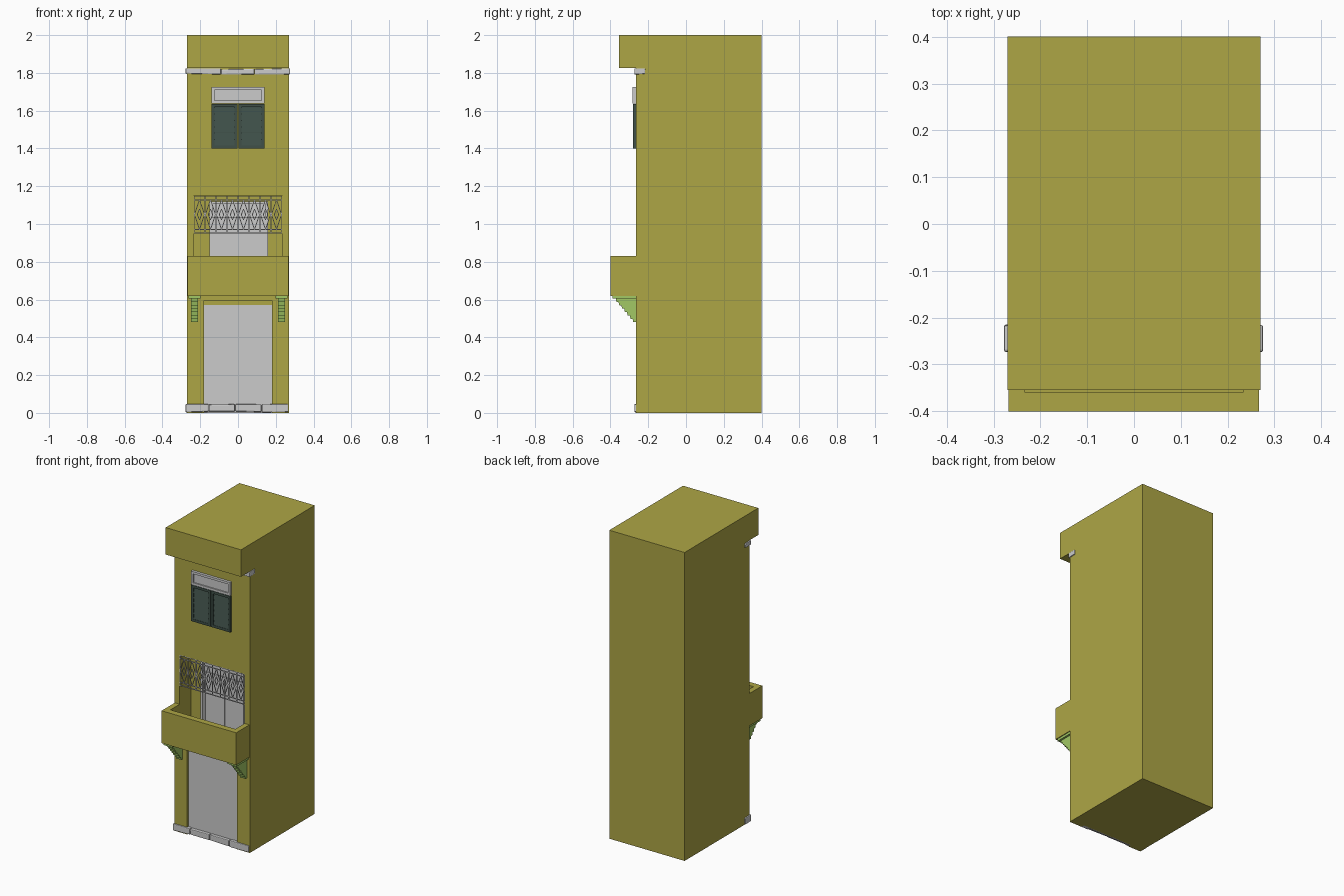
import bpy, bmesh, random
from mathutils import Vector, Matrix

if "Cube" in bpy.data.objects:
    bpy.data.objects.remove(bpy.data.objects["Cube"])

random.seed(4)


def material(name, rgb):
    m = bpy.data.materials.new(name)
    m.diffuse_color = (*rgb, 1)
    m.use_nodes = True
    m.node_tree.nodes["Principled BSDF"].inputs["Base Color"].default_value = m.diffuse_color
    return m


OLIVE = material("olive_plaster", (0.42, 0.38, 0.06))
DARK = material("dark_green_paint", (0.05, 0.08, 0.066))
GREEN = material("light_green_plaster", (0.36, 0.58, 0.13))


def box(bm, x0, x1, y0, y1, z0, z1):
    m = Matrix.Translation(((x0 + x1) / 2, (y0 + y1) / 2, (z0 + z1) / 2)) @ Matrix.Diagonal((x1 - x0, y1 - y0, z1 - z0, 1))
    return bmesh.ops.create_cube(bm, size=1, matrix=m)["verts"]


def bar(bm, p, q, w=0.005):
    # square bar between two points
    p, q = Vector(p), Vector(q)
    d = q - p
    m = Matrix.Translation((p + q) / 2) @ d.to_track_quat('Z', 'Y').to_matrix().to_4x4()
    bmesh.ops.create_cube(bm, size=1, matrix=m @ Matrix.Diagonal((w, w, d.length + w * 0.5, 1)))


def prism(bm, profile, x0, x1):
    # (y, z) profile extruded along x
    f = bm.faces.new([bm.verts.new((x0, y, z)) for y, z in profile])
    ext = bmesh.ops.extrude_face_region(bm, geom=[f])["geom"]
    bmesh.ops.translate(bm, vec=(x1 - x0, 0, 0), verts=[v for v in ext if isinstance(v, bmesh.types.BMVert)])


def make(name, bm, mat=None):
    bmesh.ops.recalc_face_normals(bm, faces=bm.faces)
    me = bpy.data.meshes.new(name)
    bm.to_mesh(me)
    bm.free()
    ob = bpy.data.objects.new(name, me)
    bpy.context.collection.objects.link(ob)
    if mat:
        me.materials.append(mat)
    return ob


def cut(ob, cutter):
    mod = ob.modifiers.new("opening", 'BOOLEAN')
    mod.object = cutter
    mod.operation = 'DIFFERENCE'
    mod.solver = 'EXACT'


def cutter(name, *dims):
    bm = bmesh.new()
    box(bm, *dims)
    ob = make(name, bm, OLIVE)
    ob.hide_render = True
    ob.hide_set(True)
    return ob


def framed(bm, x0, x1, z0, z1, y, t, w, inset):
    # rectangular frame with a recessed panel; y is the front plane
    box(bm, x0, x1, y, y + t, z0, z0 + w)
    box(bm, x0, x1, y, y + t, z1 - w, z1)
    box(bm, x0, x0 + w, y, y + t, z0 + w, z1 - w)
    box(bm, x1 - w, x1, y, y + t, z0 + w, z1 - w)
    box(bm, x0 + w, x1 - w, y + inset, y + t, z0 + w, z1 - w)


# house body with overhanging parapet
bm = bmesh.new()
prism(bm, [(0.4, 0), (0.4, 2), (-0.355, 2), (-0.355, 1.825), (-0.265, 1.825), (-0.265, 0)], -0.27, 0.27)
body = make("house_body", bm, OLIVE)

# balcony tub, hollowed together with the loggia behind it
bm = bmesh.new()
box(bm, -0.268, 0.267, -0.4, -0.255, 0.62, 0.83)
balcony = make("balcony", bm, OLIVE)
loggia = cutter("loggia_cutter", -0.233, 0.233, -0.36, -0.15, 0.66, 1.15)
doorway = cutter("doorway_cutter", -0.18, 0.18, -0.3, -0.245, -0.1, 0.595)
cut(body, loggia)
cut(body, doorway)
cut(balcony, loggia)

# street door
bm = bmesh.new()
box(bm, -0.18, 0.18, -0.252, -0.24, 0, 0.57)
make("street_door", bm)

# balcony door: frame, transom and two leaves
bm = bmesh.new()
framed(bm, -0.15, 0.16, 1.02, 1.12, -0.17, 0.025, 0.015, 0.008)
for x in (-0.15, 0.145):
    box(bm, x, x + 0.015, -0.17, -0.145, 0.66, 1.02)
for x0, x1 in ((-0.135, 0.005), (0.005, 0.145)):
    framed(bm, x0, x1, 0.66, 1.02, -0.165, 0.02, 0.014, 0.006)
make("balcony_door", bm)

# iron grille of eight nested diamonds
bm = bmesh.new()
Y, N, W = -0.262, 8, 0.466 / 8
for z in (0.952, 0.972, 1.128, 1.147):
    bar(bm, (-0.233, Y, z), (0.233, Y, z))
for i in range(N + 1):
    x = -0.233 + i * W
    bar(bm, (x, Y, 0.952), (x, Y, 1.147))
for i in range(N):
    cx = -0.233 + (i + 0.5) * W
    for rx, rz in ((W * 0.46, 0.078), (W * 0.2, 0.028)):
        pts = [(cx + rx, Y, 1.05), (cx, Y, 1.05 + rz), (cx - rx, Y, 1.05), (cx, Y, 1.05 - rz)]
        for k in range(4):
            bar(bm, pts[k], pts[(k + 1) % 4], 0.004)
make("balcony_grille", bm)

# upper window: grey transom over louvred shutters
bm = bmesh.new()
framed(bm, -0.14, 0.14, 1.638, 1.725, -0.282, 0.022, 0.015, 0.008)
make("window_transom", bm)
bm = bmesh.new()
for x0, x1 in ((-0.14, -0.002), (0.002, 0.14)):
    framed(bm, x0, x1, 1.4, 1.635, -0.28, 0.02, 0.016, 0.01)
    for k in range(6):
        z = 1.416 + k * 0.0338
        prism(bm, [(-0.278, z), (-0.265, z), (-0.265, z + 0.033), (-0.271, z + 0.033)], x0 + 0.016, x1 - 0.016)
make("window_shutters", bm, DARK)

# stepped corbels under the balcony
bm = bmesh.new()
STEPS = 7
for s in (-1, 1):
    profile = [(-0.26, 0.605)]
    for k in range(STEPS):
        y = -0.372 + k * 0.104 / STEPS
        z = 0.605 - k * 0.125 / STEPS
        profile += [(y, z), (y + 0.004, z - 0.125 / STEPS)]
    profile.append((-0.26, 0.48))
    c = s * 0.23
    prism(bm, profile, c - 0.019, c + 0.019)
    box(bm, c - 0.032, c + 0.032, -0.388, -0.26, 0.605, 0.622)
make("balcony_brackets", bm, GREEN)

# rough stone courses at base and under parapet
for name, z0, z1, xs in (("base_stones", 0.002, 0.05, (-0.279, -0.155, -0.015, 0.125, 0.267)),
                         ("cornice_stones", 1.79, 1.825, (-0.279, -0.09, 0.088, 0.277))):
    bm = bmesh.new()
    for x0, x1 in zip(xs, xs[1:]):
        for v in box(bm, x0 + 0.001, x1 - 0.001, -0.274, -0.217, z0, z1):
            v.co.z += random.uniform(0, 0.007) * (1 if v.co.z < (z0 + z1) / 2 else -1)
            v.co.y += random.uniform(0, 0.003)
    ob = make(name, bm)
    bev = ob.modifiers.new("worn_edges", 'BEVEL')
    bev.width = 0.005
    bev.segments = 2
